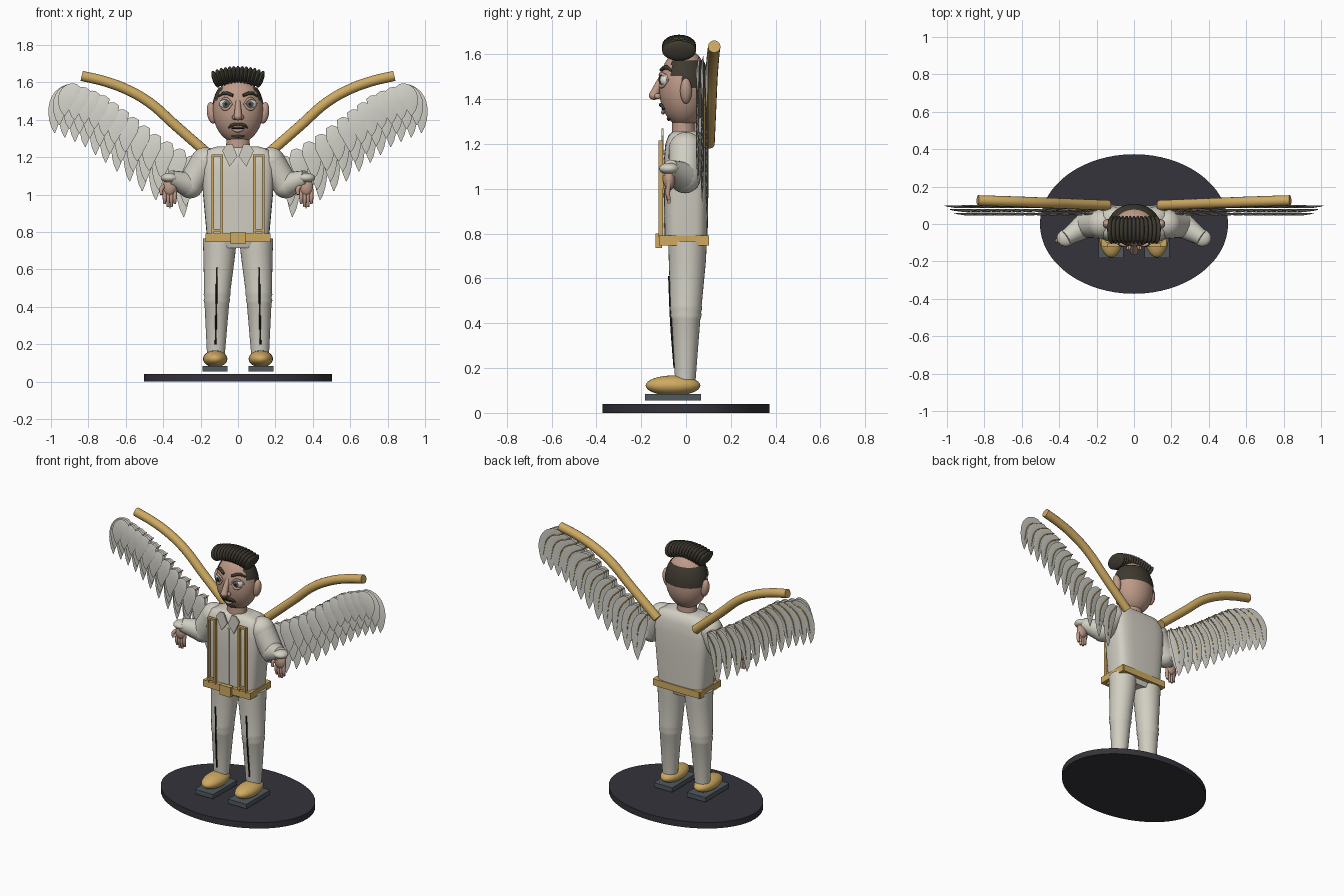
import bpy, bmesh, math
from mathutils import Vector, Matrix

if "Cube" in bpy.data.objects:
    bpy.data.objects.remove(bpy.data.objects["Cube"], do_unlink=True)


def material(name, rgb):
    m = bpy.data.materials.new(name)
    m.use_nodes = True
    m.diffuse_color = (*rgb, 1)
    m.node_tree.nodes["Principled BSDF"].inputs["Base Color"].default_value = (*rgb, 1)
    return m


cloth = material("cream cloth", (0.64, 0.62, 0.54))
plume = material("feather white", (0.66, 0.65, 0.59))
gold = material("gold", (0.62, 0.40, 0.12))
skin = material("skin", (0.52, 0.33, 0.25))
brown = material("dark brown hair", (0.05, 0.043, 0.03))
slate = material("dark slate", (0.035, 0.033, 0.043))
rubber = material("grey sole", (0.08, 0.10, 0.11))
white = material("eye white", (0.75, 0.74, 0.70))
grey = material("iris grey", (0.13, 0.16, 0.16))
black = material("black", (0.012, 0.012, 0.012))


def add(name, bm, mat):
    bmesh.ops.recalc_face_normals(bm, faces=bm.faces)
    me = bpy.data.meshes.new(name)
    bm.to_mesh(me)
    bm.free()
    me.materials.append(mat)
    ob = bpy.data.objects.new(name, me)
    bpy.context.collection.objects.link(ob)
    return ob


def ball(name, loc, radii, mat, tilt=0, seg=24):
    bm = bmesh.new()
    bmesh.ops.create_uvsphere(bm, u_segments=seg, v_segments=seg * 2 // 3, radius=1)
    bm.transform(Matrix.Translation(loc) @ Matrix.Rotation(tilt, 4, 'Y') @ Matrix.Diagonal((*radii, 1)))
    return add(name, bm, mat)


def box(name, loc, size, mat):
    bm = bmesh.new()
    bmesh.ops.create_cube(bm, size=1)
    bm.transform(Matrix.Translation(loc) @ Matrix.Diagonal((*size, 1)))
    return add(name, bm, mat)


def bridge(bm, rings):
    for a, b in zip(rings, rings[1:]):
        for i in range(len(a)):
            j = (i + 1) % len(a)
            bm.faces.new((a[i], a[j], b[j], b[i]))
    bm.faces.new(rings[0])
    bm.faces.new(rings[-1])


def loft(name, sections, mat, power=2, n=32):
    """Stack of superellipse sections given as z, centre x, centre y, half x, half y."""
    bm = bmesh.new()
    rings = []
    for z, cx, cy, rx, ry in sections:
        ring = []
        for i in range(n):
            c, s = math.cos(math.tau * i / n), math.sin(math.tau * i / n)
            ring.append(bm.verts.new((cx + rx * math.copysign(abs(c) ** (2 / power), c),
                                      cy + ry * math.copysign(abs(s) ** (2 / power), s), z)))
        rings.append(ring)
    bridge(bm, rings)
    return add(name, bm, mat)


def tube(name, pts, radii, mat, sides=3):
    """Smooth tube through points, with a radius at each."""
    cu = bpy.data.curves.new(name, 'CURVE')
    cu.dimensions = '3D'
    cu.bevel_depth = 1
    cu.bevel_resolution = sides
    cu.resolution_u = 6
    cu.use_fill_caps = True
    sp = cu.splines.new('BEZIER')
    sp.bezier_points.add(len(pts) - 1)
    for p, co, r in zip(sp.bezier_points, pts, radii):
        p.co, p.radius = co, r
        p.handle_left_type = p.handle_right_type = 'AUTO'
    tmp = bpy.data.objects.new(name + " path", cu)
    bpy.context.collection.objects.link(tmp)
    bpy.context.view_layer.update()
    bm = bmesh.new()
    bm.from_mesh(tmp.evaluated_get(bpy.context.evaluated_depsgraph_get()).to_mesh())
    bpy.data.objects.remove(tmp, do_unlink=True)
    return add(name, bm, mat)


def plate(name, outline, y, thick, mat):
    bm = bmesh.new()
    bridge(bm, [[bm.verts.new((x, yy, z)) for x, z in outline] for yy in (y, y + thick)])
    return add(name, bm, mat)


def lerp(points, t):
    f = t * (len(points) - 1)
    i = min(int(f), len(points) - 2)
    return Vector(points[i]).lerp(Vector(points[i + 1]), f - i)


# Oval stand
loft("stand", [(0, 0, 0, 0.503, 0.373), (0.04, 0, 0, 0.503, 0.373)], slate, n=64)

# Torso and hips
loft("torso", [(0.76, 0, 0, 0.165, 0.096), (1.0, 0, 0, 0.187, 0.1), (1.13, 0, 0, 0.195, 0.1),
               (1.2, 0, 0, 0.19, 0.092), (1.24, 0, 0, 0.165, 0.078), (1.258, 0, 0, 0.11, 0.055)], cloth, 4)
loft("hips", [(0.715, 0, 0, 0.09, 0.07), (0.77, 0, 0, 0.16, 0.085)], cloth, 4)
loft("neck", [(1.22, 0, -0.01, 0.065, 0.055), (1.34, 0, -0.01, 0.06, 0.05)], skin)
box("shirt_placket", (0, -0.099, 0.98), (0.012, 0.006, 0.38), cloth)

# Belt as a frame of bars, with buckle
for nm, y in (("front", -0.108), ("back", 0.09)):
    box("belt_" + nm, (0, y, 0.77), (0.335, 0.024, 0.044), gold)
box("belt_buckle", (0, -0.122, 0.768), (0.08, 0.028, 0.066), gold)

# Head with a band of hair round the back and sides
HEAD, SIZE = Vector((0, -0.008, 1.45)), Vector((0.134, 0.112, 0.175))
ball("head", HEAD, SIZE, skin, seg=48)
band = ball("hair_band", HEAD, SIZE * 1.035, brown, seg=64)
bm = bmesh.new()
bm.from_mesh(band.data)
out = []
for f in bm.faces:
    c = f.calc_center_median()
    low = 1.45 if c.y > -0.02 else 1.5
    if c.y < -0.065 or not low < c.z < 1.575:
        out.append(f)
bmesh.ops.delete(bm, geom=out, context='FACES')
bm.to_mesh(band.data)
bm.free()


def face_y(x, z):
    u = 1 - (x / SIZE.x) ** 2 - ((z - HEAD.z) / SIZE.z) ** 2
    return HEAD.y - SIZE.y * math.sqrt(max(u, 0))


# Ridged quiff of side by side strands
for i in range(13):
    x = (i - 6) * 0.02
    ball(f"quiff_strand_{i}", (x, -0.031, 1.64 - 1.6 * x * x), (0.017, 0.076, 0.048), brown, tilt=x * 3, seg=18)

# Nose and mouth
tube("nose_bridge", [(0, -0.105, 1.5), (0, -0.13, 1.45), (0, -0.142, 1.42)], [0.014, 0.018, 0.022], skin)
ball("nose_tip", (0, -0.143, 1.417), (0.022, 0.023, 0.02), skin)
tube("lower_lip", [(-0.03, face_y(0.03, 1.345), 1.348), (0, face_y(0, 1.345) - 0.004, 1.342),
                   (0.03, face_y(0.03, 1.345), 1.348)], [0.005, 0.01, 0.005], skin)
tube("mouth_line", [(x, face_y(x, 1.356) - 0.003, 1.356) for x in (-0.035, 0, 0.035)], [0.004] * 3, black)
tube("chin_beard", [(x, face_y(x, 1.31) - 0.002, 1.312) for x in (-0.035, 0, 0.035)], [0.004, 0.009, 0.004], brown)

for s, side in ((1, "left"), (-1, "right")):
    # Face parts
    ex, ez = 0.066 * s, 1.485
    ey = face_y(ex, ez)
    ball(side + "_eye", (ex, ey + 0.012, ez), (0.033, 0.026, 0.03), white)
    ball(side + "_iris", (ex * 0.97, ey - 0.011, ez), (0.018, 0.006, 0.018), grey)
    ball(side + "_pupil", (ex * 0.97, ey - 0.016, ez), (0.009, 0.004, 0.009), black)
    for nm, k in (("upper", 1), ("lower", -1)):
        tube(f"{side}_{nm}_lid", [(ex - 0.034, face_y(ex - 0.034, ez), ez), (ex, ey - 0.008, ez + 0.029 * k),
                                  (ex + 0.034, face_y(ex + 0.034, ez), ez)], [0.005, 0.008, 0.005], skin)
    tube(side + "_eyebrow", [(s * x, face_y(x, z) - 0.006, z) for x, z in ((0.028, 1.53), (0.07, 1.543), (0.105, 1.525))],
         [0.008, 0.01, 0.004], brown)
    tube(side + "_moustache", [(s * x, face_y(x, z) - 0.004, z) for x, z in ((0.003, 1.375), (0.03, 1.372), (0.052, 1.355))],
         [0.008, 0.009, 0.003], brown)
    ball(side + "_nostril", (0.018 * s, -0.126, 1.413), (0.014, 0.016, 0.013), skin)
    ball(side + "_ear", (0.14 * s, 0, 1.437), (0.026, 0.026, 0.058), skin, tilt=0.15 * s)

    # Collar flap, harness frame, side of belt
    plate(side + "_collar", [(s * x, z) for x, z in ((0.085, 1.235), (0.045, 1.15), (0.003, 1.205), (0.03, 1.27), (0.06, 1.268))],
          -0.11, 0.009, cloth)
    for nm, x in (("inner", 0.088), ("outer", 0.136)):
        box(f"{side}_{nm}_harness_rail", (x * s, -0.113, 1.0), (0.013, 0.02, 0.43), gold)
    for nm, z in (("top", 1.209), ("bottom", 0.81)):
        box(f"{side}_{nm}_harness_bar", (0.112 * s, -0.113, z), (0.05, 0.02, 0.012), gold)
    box(side + "_belt_side", (0.162 * s, -0.01, 0.77), (0.022, 0.215, 0.044), gold)

    # Leg with knee folds and front crease
    loft(side + "_leg", [(0.15, 0.118 * s, -0.003, 0.048, 0.046), (0.42, 0.113 * s, 0, 0.066, 0.064),
                         (0.435, 0.113 * s, 0, 0.071, 0.07), (0.45, 0.112 * s, 0, 0.067, 0.067),
                         (0.465, 0.112 * s, 0, 0.072, 0.072), (0.48, 0.111 * s, 0, 0.07, 0.07),
                         (0.68, 0.1 * s, 0.006, 0.085, 0.083), (0.765, 0.097 * s, 0.007, 0.091, 0.086)], cloth)
    tube(side + "_crease", [(0.113 * s, -0.075, 0.61), (0.116 * s, -0.066, 0.4), (0.12 * s, -0.051, 0.2)], [0.005] * 3, black)
    ball(side + "_shoe", (0.122 * s, -0.058, 0.122), (0.065, 0.122, 0.045), gold)
    box(side + "_sole", (0.122 * s, -0.058, 0.07), (0.134, 0.25, 0.03), rubber)

    # Arm, cuff and hand
    shoulder, elbow, wrist = [Vector((s * x, y, z)) for x, y, z in ((0.175, 0, 1.175), (0.255, -0.005, 1.05), (0.365, -0.075, 1.09))]
    tube(side + "_upper_sleeve", [shoulder, elbow], [0.078, 0.07], cloth, 6)
    tube(side + "_forearm_sleeve", [elbow, wrist], [0.07, 0.042], cloth, 6)
    ball(side + "_shoulder", shoulder, (0.078,) * 3, cloth)
    ball(side + "_elbow", elbow, (0.07,) * 3, cloth)
    ball(side + "_cuff", wrist, (0.048, 0.045, 0.026), cloth)
    hx, hy = wrist.x, wrist.y
    ball(side + "_palm", (hx, hy, 1.04), (0.037, 0.026, 0.048), skin)
    for i in range(4):
        fx = hx + (i - 1.5) * 0.018
        tip = 0.935 if i in (1, 2) else 0.95
        tube(f"{side}_finger_{i}", [(fx, hy, 1.03), (fx, hy - 0.006, 0.98), (fx, hy, tip)], [0.011, 0.011, 0.007], skin)
    tube(side + "_thumb", [(hx - 0.02, hy, 1.05), (hx - 0.045, hy - 0.015, 1.03), (hx - 0.044, hy - 0.02, 1.0)],
         [0.012, 0.012, 0.008], skin)

    # Wing spar
    spar = [(0.14, 0.1, 1.2), (0.34, 0.108, 1.375), (0.47, 0.113, 1.49), (0.59, 0.118, 1.56), (0.71, 0.122, 1.605), (0.835, 0.126, 1.635)]
    tube(side + "_wing_spar", [(s * x, y, z) for x, y, z in spar], [0.028] * 6, gold, 5)

    # Three overlapping rows of curved feathers with gold quills
    roots = [(0.22, 1.2), (0.4, 1.3), (0.56, 1.42), (0.7, 1.52), (0.84, 1.57)]
    for row, reach in enumerate((0.62, 0.82, 1.0)):
        bm = bmesh.new()
        y0 = 0.052 + 0.02 * row
        for k in range(12):
            t = k / 11
            p0 = lerp(roots, t)
            p2 = p0 + lerp([(0.07, -0.32), (0.12, -0.27), (0.14, -0.24)], t) * reach
            p1 = p0 + Vector((0.09 + 0.07 * t, -0.07 + 0.05 * t)) * reach
            rings, spine = [], []
            for j in range(13):
                u = j / 12
                p = p0 * (1 - u) ** 2 + p1 * 2 * u * (1 - u) + p2 * u * u
                d = ((p1 - p0) * (1 - u) + (p2 - p1) * u).normalized()
                w = 0.002 + 0.046 * math.sin(math.pi * u ** 0.85) ** 0.7 if 0 < u < 1 else 0.002
                ring = []
                for a, b in ((-1, 0), (-0.5, -0.7), (0.5, -0.7), (1, 0), (0.5, 0.7), (-0.5, 0.7)):
                    ring.append(bm.verts.new((s * (p.x - d.y * a * w), y0 + 0.15 * a * w + 0.1 * b * w,
                                              p.y + d.x * a * w)))
                rings.append(ring)
                spine.append((s * p.x, y0 + 0.005, p.y))
            bridge(bm, rings)
            tube(f"{side}_quill_{row}_{k}", spine[:-2:5], [0.004, 0.003, 0.001], gold, 1)
        add(f"{side}_feather_row_{row}", bm, plume)

# Smooth shading with sharp edges kept
bpy.ops.object.select_all(action='DESELECT')
for ob in bpy.context.scene.objects:
    if ob.type == 'MESH':
        ob.select_set(True)
        bpy.context.view_layer.objects.active = ob
bpy.ops.object.shade_smooth_by_angle(angle=math.radians(40))
